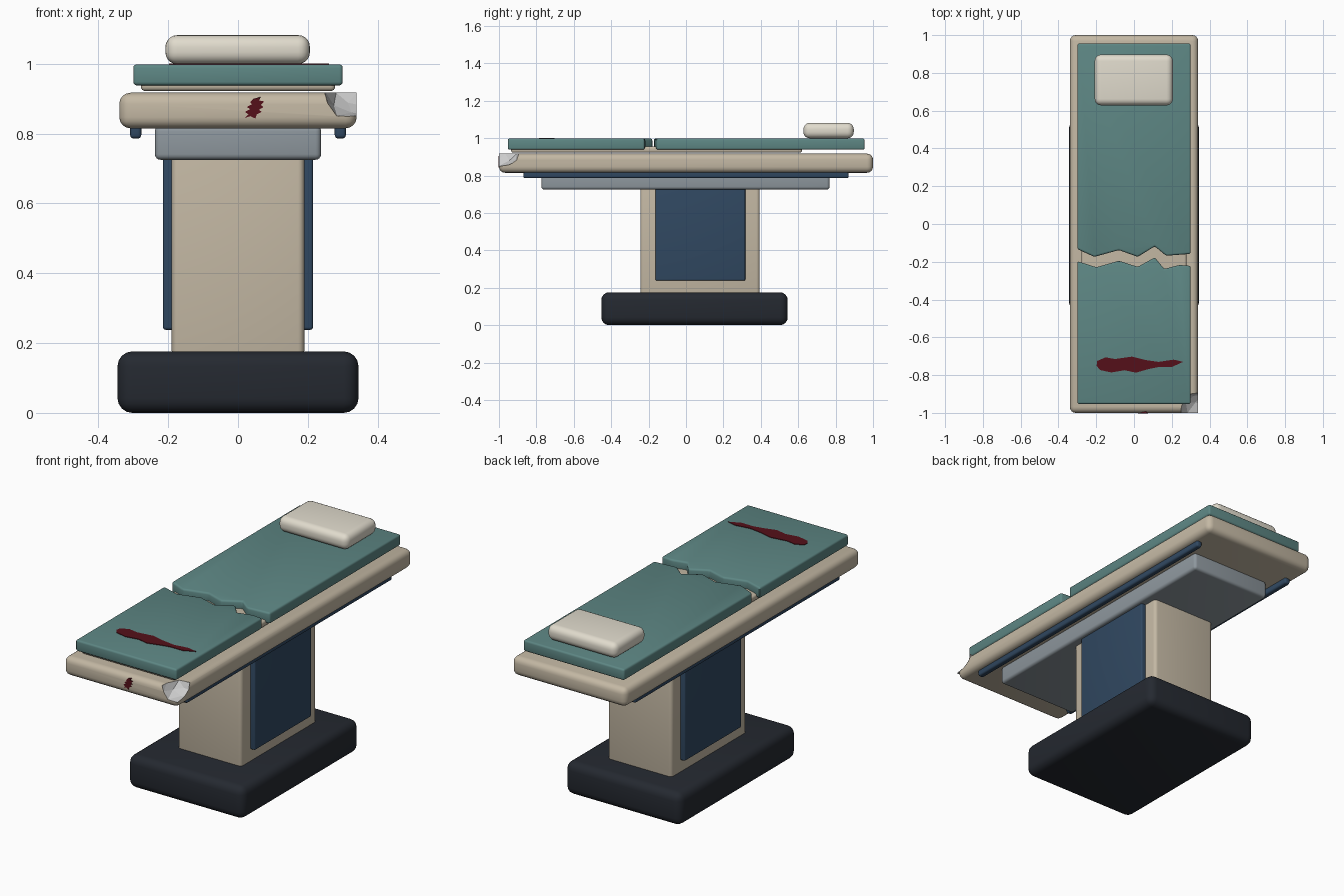
import bpy, bmesh, random
from mathutils import Vector

if "Cube" in bpy.data.objects:
    bpy.data.objects.remove(bpy.data.objects["Cube"])

random.seed(4)


def material(name, rgb):
    m = bpy.data.materials.new(name)
    m.diffuse_color = (*rgb, 1)
    m.use_nodes = True
    m.node_tree.nodes["Principled BSDF"].inputs["Base Color"].default_value = m.diffuse_color
    return m


CREAM = material("cream_enamel", (.55, .48, .37))
TEAL = material("teal_vinyl", (.11, .24, .23))
NAVY = material("navy_panel", (.03, .065, .12))
DARK = material("dark_base", (.018, .022, .03))
STEEL = material("steel_frame", (.27, .31, .34))
WHITE = material("pillow_cloth", (.75, .71, .61))
RED = material("dark_red_stain", (.09, .005, .01))


def finish(bm, name, mat=None, smooth=True):
    me = bpy.data.meshes.new(name)
    bm.to_mesh(me)
    bm.free()
    ob = bpy.data.objects.new(name, me)
    bpy.context.collection.objects.link(ob)
    if mat:
        me.materials.append(mat)
    bpy.ops.object.select_all(action='DESELECT')
    bpy.context.view_layer.objects.active = ob
    ob.select_set(True)
    if smooth:
        bpy.ops.object.shade_smooth_by_angle(angle=.6)
    return ob


def box(name, xs, ys, zs, mat, bevel, segments=4):
    bm = bmesh.new()
    bmesh.ops.create_cube(bm, size=1)
    for v in bm.verts:
        v.co = [(a + b) / 2 + c * (b - a) for (a, b), c in zip((xs, ys, zs), v.co)]
    bmesh.ops.bevel(bm, geom=bm.edges[:], offset=bevel, segments=segments,
                    profile=.5, affect='EDGES')
    return finish(bm, name, mat)


def slab(name, outline, base, depth, mat, bevel=0):
    """Extrude an outline; base maps a 2D point to 3D, depth is a vector."""
    bm = bmesh.new()
    f = bm.faces.new([bm.verts.new(base(*p)) for p in outline])
    ext = bmesh.ops.extrude_face_region(bm, geom=[f])
    bmesh.ops.translate(bm, vec=depth,
                        verts=[v for v in ext['geom'] if isinstance(v, bmesh.types.BMVert)])
    bmesh.ops.recalc_face_normals(bm, faces=bm.faces[:])
    if bevel:
        bmesh.ops.bevel(bm, geom=bm.edges[:], offset=bevel, segments=3,
                        profile=.5, affect='EDGES', clamp_overlap=True)
    return finish(bm, name, mat)


# Pedestal
box("pedestal_base", (-.345, .345), (-.453, .544), (0, .176), DARK, .042)
box("column", (-.19, .19), (-.244, .394), (.16, .76), CREAM, .018)
box("support_frame", (-.238, .238), (-.773, .768), (.725, .822), STEEL, .016)

# Mirrored side panels and accessory rails
for side, s in (("left", -1), ("right", 1)):
    box(side + "_column_panel", sorted((s * .17, s * .215)), (-.164, .317), (.238, .735), NAVY, .008)
    box(side + "_rail", sorted((s * .277, s * .309)), (-.87, .87), (.786, .835), NAVY, .01)

# Tabletop with its front right corner broken away
top = box("tabletop", (-.34, .34), (-1, 1), (.815, .917), CREAM, .032)
corner = Vector((.34, -1, .917))
bm = bmesh.new()
bmesh.ops.create_icosphere(bm, subdivisions=2, radius=1)
for v in bm.verts:
    r = random.uniform(.88, 1.12)
    v.co = corner + Vector((v.co.x * .1, v.co.y * .118, v.co.z * .072)) * r
patch = bm.copy()
for v in bm.verts:
    v.co = corner + (v.co - corner) * 1.015
cutter = finish(bm, "corner_cutter", None, False)
cutter.hide_render = True
bpy.context.view_layer.objects.active = top
mod = top.modifiers.new("break", 'BOOLEAN')
mod.operation = 'DIFFERENCE'
mod.solver = 'EXACT'
mod.object = cutter
bpy.ops.object.modifier_apply(modifier=mod.name)
bpy.data.objects.remove(cutter)

# Bare faceted core showing in the break
for n in ((1, 0, 0), (0, -1, 0), (0, 0, 1)):
    bmesh.ops.bisect_plane(patch, geom=patch.verts[:] + patch.edges[:] + patch.faces[:],
                           plane_co=corner, plane_no=n, clear_outer=True)
bmesh.ops.reverse_faces(patch, faces=patch.faces[:])
finish(patch, "broken_corner_core", None, False)

# Liner under the torn mattress
box("mattress_liner", (-.278, .278), (-.935, .62), (.922, .956), CREAM, .012)

# Two mattress halves with a jagged tear between them
front_tear = [(.3, -.222), (.24, -.217), (.16, -.238), (.11, -.177), (.02, -.227),
              (-.08, -.195), (-.2, -.229), (-.3, -.197)]
back_tear = [(-.3, -.133), (-.21, -.174), (-.08, -.138), (.02, -.174), (.11, -.118),
             (.17, -.168), (.3, -.158)]
for name, outline in (("mattress_front", [(-.3, -.953), (.3, -.953)] + front_tear),
                      ("mattress_back", back_tear + [(.3, .955), (-.3, .955)])):
    slab(name, outline, lambda x, y: (x, y, .938), (0, 0, .06), TEAL, .01)

# Pillow
box("pillow", (-.208, .206), (.628, .897), (.999, .082 + 1), WHITE, .034, 5)

# Stains on the mattress and the tabletop's front edge
smear = [(-.195, -.725), (-.15, -.706), (-.10, -.715), (-.01, -.702), (.06, -.72), (.13, -.73),
         (.21, -.718), (.26, -.73), (.20, -.757), (.13, -.757), (.08, -.767), (.01, -.787),
         (-.05, -.774), (-.12, -.786), (-.18, -.773), (-.198, -.75)]
slab("mattress_stain", smear, lambda x, y: (x, y, .996), (0, 0, .005), RED)
splat = [(.045, .9), (.065, .905), (.06, .895), (.075, .892), (.065, .882), (.073, .876),
         (.06, .868), (.068, .862), (.054, .855), (.05, .843), (.035, .85), (.02, .845),
         (.03, .855), (.02, .862), (.035, .87), (.025, .876), (.04, .884), (.035, .89)]
slab("edge_stain", splat, lambda x, z: (x, -.99, z), (0, -.012, 0), RED)
